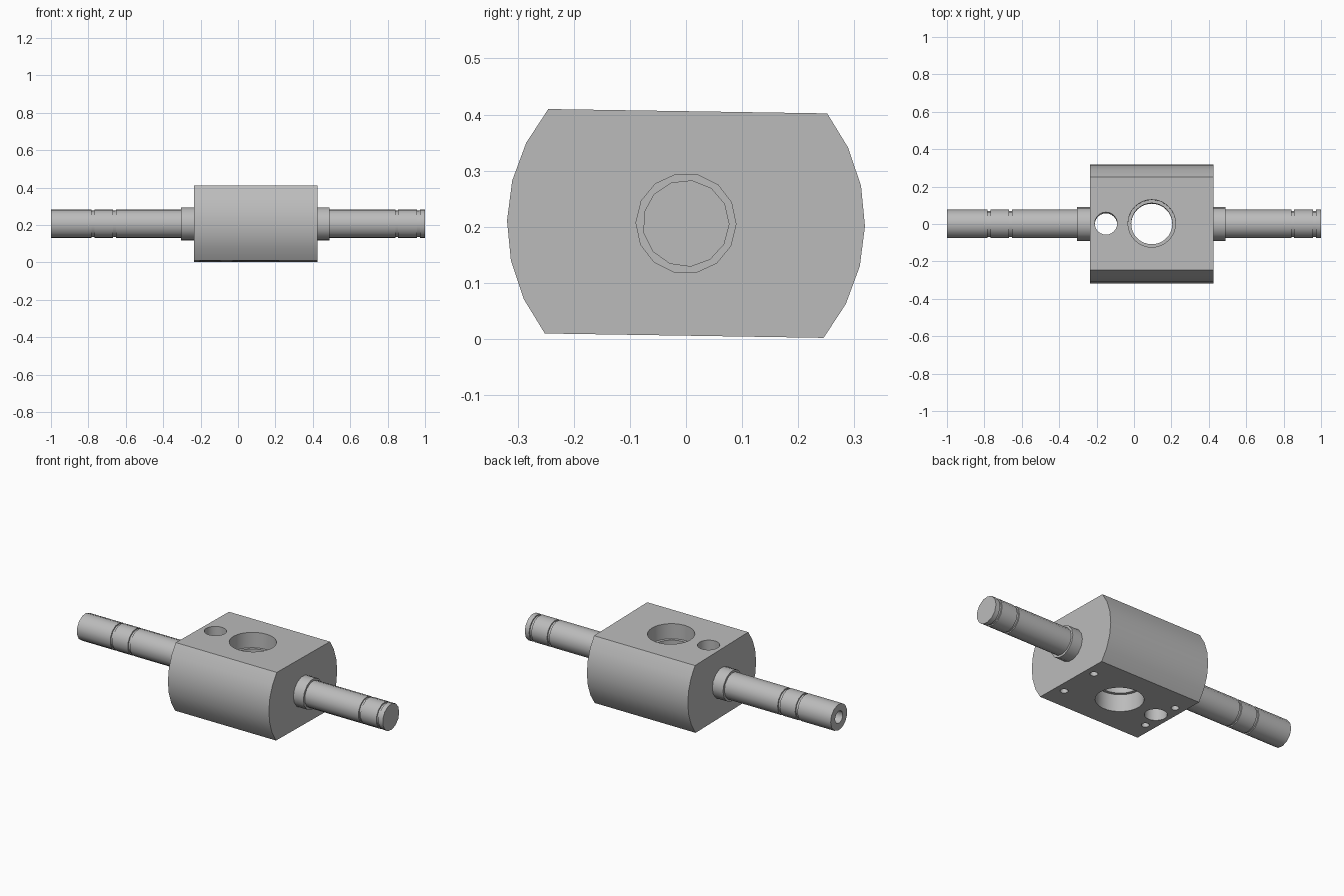
import bpy, bmesh
from math import sin, cos, pi, radians, asin
from mathutils import Matrix, Vector

cube = bpy.data.objects.get("Cube")
if cube:
    bpy.data.objects.remove(cube)

AXIS_Z = 0.206
TILT = Matrix.Translation((0, 0, AXIS_Z)) @ Matrix.Rotation(radians(-0.9), 4, 'X')

steel = bpy.data.materials.new("grey_steel")
steel.use_nodes = True
grey = (0.5, 0.5, 0.5, 1)
steel.diffuse_color = grey
steel.node_tree.nodes["Principled BSDF"].inputs["Base Color"].default_value = grey


def make_object(name, bm, matrix):
    bmesh.ops.transform(bm, matrix=matrix, verts=bm.verts)
    bmesh.ops.recalc_face_normals(bm, faces=bm.faces)
    mesh = bpy.data.meshes.new(name)
    bm.to_mesh(mesh)
    bm.free()
    mesh.materials.append(steel)
    obj = bpy.data.objects.new(name, mesh)
    bpy.context.collection.objects.link(obj)
    return obj


def lathe(name, profile, sides, matrix):
    """Turn (position, radius) points about the x axis and cap both ends."""
    bm = bmesh.new()
    rings = [[bm.verts.new((x, r * cos(2 * pi * i / sides), r * sin(2 * pi * i / sides)))
              for i in range(sides)] for x, r in profile]
    for a, b in zip(rings, rings[1:]):
        for i in range(sides):
            j = (i + 1) % sides
            bm.faces.new((a[i], a[j], b[j], b[i]))
    bm.faces.new(rings[0])
    bm.faces.new(rings[-1])
    return make_object(name, bm, matrix)


def smooth(obj):
    bpy.ops.object.select_all(action='DESELECT')
    obj.select_set(True)
    bpy.context.view_layer.objects.active = obj
    bpy.ops.object.shade_smooth_by_angle(angle=radians(32))


def grooved(start, end, radius, grooves, width=0.014, depth=0.007):
    """Shaft profile with narrow ring grooves."""
    points = [(start, radius)]
    for g in grooves:
        a, b = g - width / 2, g + width / 2
        points += [(a, radius), (a, radius - depth), (b, radius - depth), (b, radius)]
    return points + [(end, radius)]


# Body: round bar with flats on top and bottom
BODY_MIN, BODY_MAX, BODY_R, HALF = -0.235, 0.425, 0.319, 0.2
flat = asin(HALF / BODY_R)
bm = bmesh.new()
outline = []
for base in (0, pi):
    for i in range(7):
        a = base - flat + 2 * flat * i / 6
        outline.append(bm.verts.new((BODY_MIN, BODY_R * cos(a), BODY_R * sin(a))))
face = bm.faces.new(outline)
side = bmesh.ops.extrude_face_region(bm, geom=[face])["geom"]
bmesh.ops.translate(bm, vec=(BODY_MAX - BODY_MIN, 0, 0),
                    verts=[v for v in side if isinstance(v, bmesh.types.BMVert)])
body = make_object("body", bm, TILT)

# Holes: stepped bore, side bore and four blind screw holes underneath
MID = (BODY_MIN + BODY_MAX) / 2
upright = Matrix.Rotation(-pi / 2, 4, 'Y')


def hole(name, x, y, profile, sides):
    return lathe(name, profile, sides, TILT @ Matrix.Translation((x, y, 0)) @ upright)


cutters = [
    hole("bore_cutter", MID, 0, [(-0.3, 0.127), (-0.1, 0.127), (-0.1, 0.11),
                                 (0.11, 0.11), (0.11, 0.127), (0.3, 0.127)], 32),
    hole("side_bore_cutter", -0.15, 0, [(-0.3, 0.06), (0.3, 0.06)], 24),
]
for sx in (-1, 1):
    for sy in (-1, 1):
        cutters.append(hole("screw_hole_cutter", MID + sx * 0.275, sy * 0.12,
                            [(-0.3, 0.021), (-0.1, 0.021)], 16))
for cutter in cutters:
    mod = body.modifiers.new(cutter.name, 'BOOLEAN')
    mod.operation = 'DIFFERENCE'
    mod.solver = 'EXACT'
    mod.object = cutter
    bpy.context.view_layer.objects.active = body
    bpy.ops.object.modifier_apply(modifier=mod.name)
    bpy.data.objects.remove(cutter)
smooth(body)

# Shafts: the right end of the model is hollow, the left end solid
R = 0.0775
centre_hole = [(-0.85, 0.036), (-1, 0.036)]
right_shaft = lathe("right_shaft",
                    centre_hole + grooved(-1, BODY_MIN + 0.01, R, (-0.775, -0.66)), 13, TILT)
left_shaft = lathe("left_shaft",
                   grooved(BODY_MAX - 0.01, 1, R, (0.848, 0.965)), 13, TILT)

# Collars where the shafts meet the body
right_collar = lathe("right_collar", [(-0.305, 0.09), (BODY_MIN + 0.01, 0.09)], 14, TILT)
left_collar = lathe("left_collar", [(BODY_MAX - 0.01, 0.09), (0.49, 0.09)], 14, TILT)
for part in (right_shaft, left_shaft, right_collar, left_collar):
    smooth(part)
